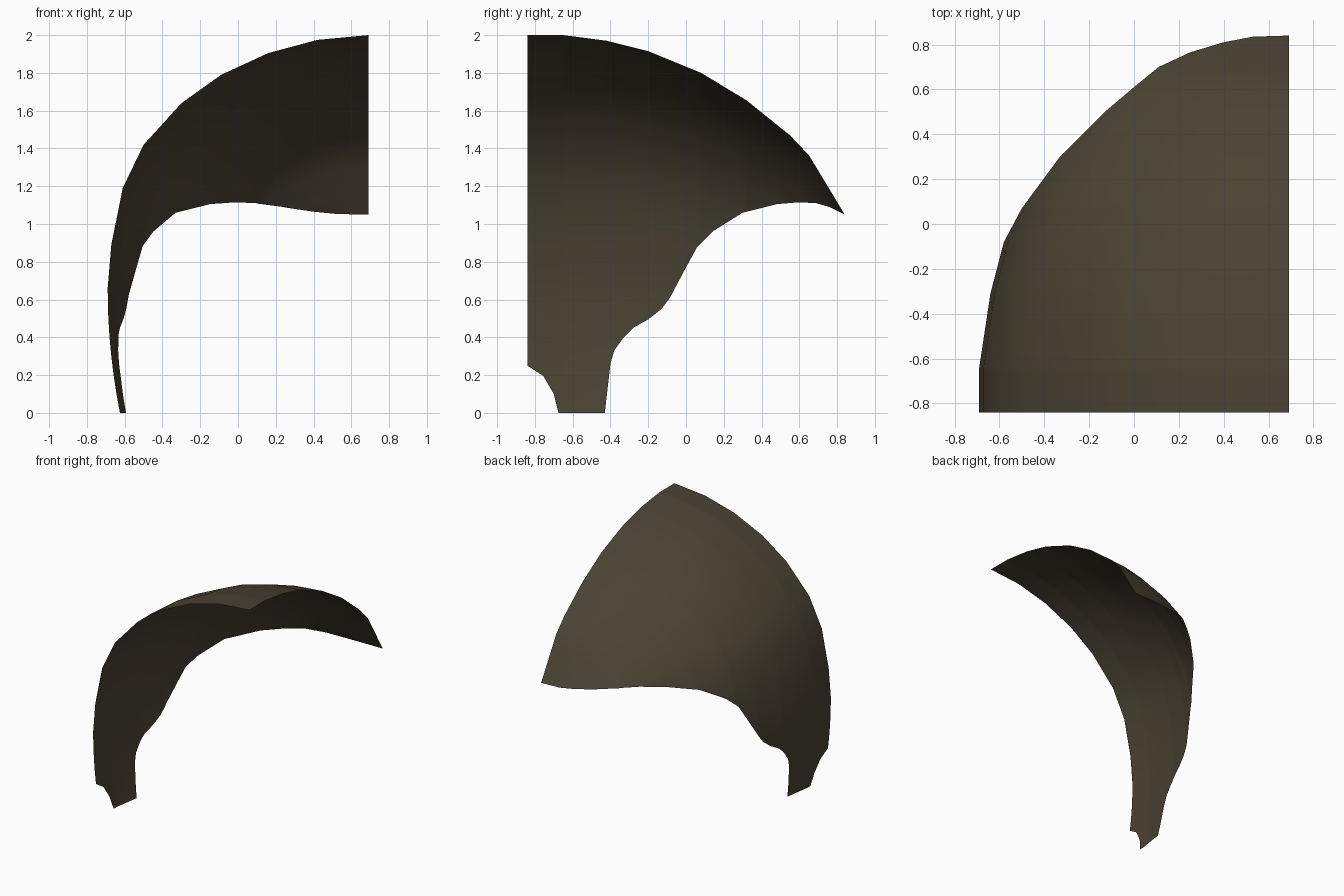
import bpy
import bmesh
import math

cube = bpy.data.objects.get("Cube")
if cube:
    bpy.data.objects.remove(cube, do_unlink=True)

MID_X = 0.69     # straight cut edge the arches spring from
WIDEST_Z = 0.66  # height where each arch is widest
LOWER_ROWS = 4

# Crest along the cut edge: (y, z)
CREST = [(-0.84, 2), (-0.65, 2), (-0.42, 1.97), (-0.2, 1.915), (0.08, 1.8),
         (0.32, 1.655), (0.55, 1.47), (0.65, 1.365), (0.75, 1.2), (0.84, 1.05)]
# Plan outline: (y, x)
PLAN = [(-0.84, -0.69), (-0.64, -0.69), (-0.31, -0.64), (-0.08, -0.58),
        (0.07, -0.5), (0.3, -0.33), (0.5, -0.13), (0.61, 0), (0.7, 0.11),
        (0.765, 0.25), (0.81, 0.4), (0.835, 0.53), (0.84, 0.69)]
# Lower rim, front notch to back point: (y, z)
RIM = [(-0.84, 0.25), (-0.755, 0.195), (-0.7, 0.1), (-0.675, 0), (-0.43, 0),
       (-0.4, 0.26), (-0.38, 0.33), (-0.33, 0.4), (-0.28, 0.45), (-0.2, 0.495),
       (-0.13, 0.55), (-0.085, 0.61), (0, 0.77), (0.06, 0.88), (0.14, 0.96),
       (0.3, 1.06), (0.48, 1.105), (0.6, 1.115), (0.69, 1.11), (0.76, 1.09),
       (0.84, 1.05)]
# Unit arch: (half width, height)
ARCH = [(0, 1), (0.196, 0.981), (0.384, 0.929), (0.565, 0.843), (0.717, 0.731),
        (0.862, 0.567), (0.942, 0.396), (0.986, 0.172), (1, 0)]
ARCH_BY_HEIGHT = [(h, u) for u, h in reversed(ARCH)]


def lerp(table, t):
    """Linear lookup in a sorted table of pairs."""
    for (a, va), (b, vb) in zip(table, table[1:]):
        if t <= b:
            return va + (vb - va) * (max(t, a) - a) / (b - a)
    return table[-1][1]


def arch_points(y):
    """One arch from the crest down to the rim."""
    top, rim = lerp(CREST, y), lerp(RIM, y)
    reach = MID_X - lerp(PLAN, y)
    rise = top - WIDEST_Z
    u_rim = lerp(ARCH_BY_HEIGHT, max((rim - WIDEST_Z) / rise, 0))
    width = reach / max(u_rim, 0.01)
    points = []
    for u, _ in ARCH:
        u *= u_rim
        points.append((MID_X - width * u, y, WIDEST_Z + rise * lerp(ARCH, u)))
    # The side tucks inward below the widest height
    for k in range(1, LOWER_ROWS + 1):
        drop = max(WIDEST_Z - rim, 0) * k / LOWER_ROWS
        tuck = 0.065 * (drop / WIDEST_Z) ** 2
        x, _, z = points[len(ARCH) - 1]
        points.append((x + tuck, y, z - drop))
    return points


# Skin the arches into one open shell
stations = sorted({y for table in (CREST, PLAN, RIM) for y, _ in table})
bm = bmesh.new()
columns = [[bm.verts.new(p) for p in arch_points(y)] for y in stations]
for a, b in zip(columns, columns[1:]):
    for k in range(len(a) - 1):
        bm.faces.new((a[k], b[k], b[k + 1], a[k + 1]))
bmesh.ops.remove_doubles(bm, verts=bm.verts, dist=0.0005)
mesh = bpy.data.meshes.new("curved_shell")
bm.to_mesh(mesh)
bm.free()

shell = bpy.data.objects.new("curved_shell", mesh)
bpy.context.collection.objects.link(shell)

# Dark olive brown finish
olive = bpy.data.materials.new("dark_olive")
olive.use_nodes = True
colour = (0.068, 0.056, 0.033, 1)
olive.diffuse_color = colour
olive.node_tree.nodes["Principled BSDF"].inputs["Base Color"].default_value = colour
mesh.materials.append(olive)

bpy.ops.object.select_all(action="DESELECT")
shell.select_set(True)
bpy.context.view_layer.objects.active = shell
bpy.ops.object.shade_smooth_by_angle(angle=math.radians(30))
